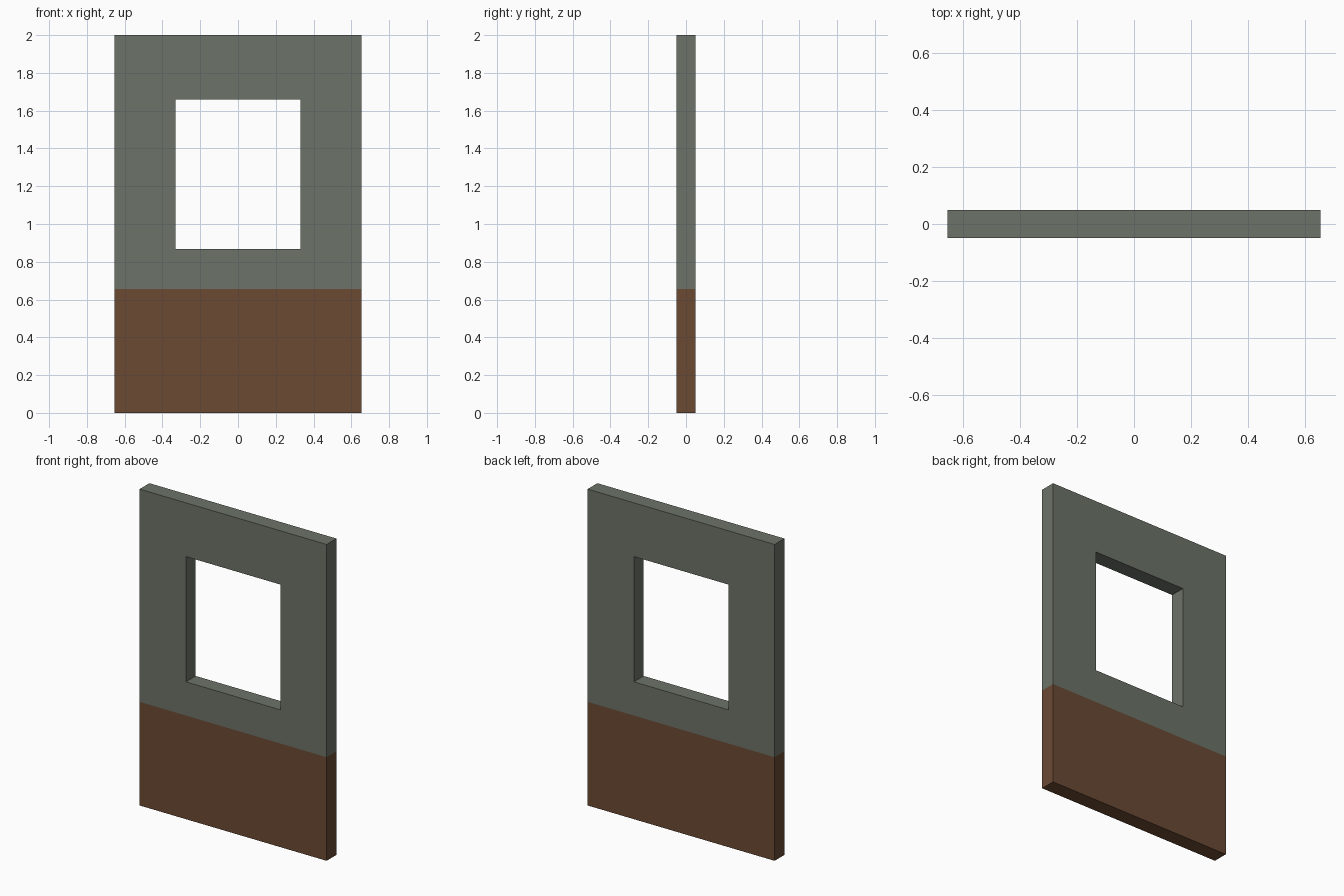
import bpy, bmesh, math

if "Cube" in bpy.data.objects:
    bpy.data.objects.remove(bpy.data.objects["Cube"])

W, T, H = 0.654, 0.049, 2.0          # half width, half thickness, height
SPLIT = 0.655                        # top of the brown wainscot
WIN_X, WIN_LOW, WIN_HIGH = 0.33, 0.868, 1.66


def material(name, rgb):
    m = bpy.data.materials.new(name)
    m.diffuse_color = (*rgb, 1.0)
    m.use_nodes = True
    m.node_tree.nodes["Principled BSDF"].inputs["Base Color"].default_value = m.diffuse_color
    return m


# Front face as a grid of cells, leaving the window cell open
xs = [-W, -WIN_X, WIN_X, W]
zs = [0.0, SPLIT, WIN_LOW, WIN_HIGH, H]
bm = bmesh.new()
grid = [[bm.verts.new((x, -T, z)) for x in xs] for z in zs]
for j in range(len(zs) - 1):
    for i in range(len(xs) - 1):
        if (i, j) != (1, 2):
            bm.faces.new((grid[j][i], grid[j][i + 1], grid[j + 1][i + 1], grid[j + 1][i]))

# Thicken to the back
ext = bmesh.ops.extrude_face_region(bm, geom=bm.faces[:], use_keep_orig=True)
moved = [g for g in ext["geom"] if isinstance(g, bmesh.types.BMVert)]
bmesh.ops.translate(bm, vec=(0, 2 * T, 0), verts=moved)
bmesh.ops.recalc_face_normals(bm, faces=bm.faces[:])

# Brown below the split, grey-green above; then merge the flat cells
for f in bm.faces:
    f.material_index = 1 if f.calc_center_median().z < SPLIT - 0.001 else 0
bmesh.ops.dissolve_limit(bm, angle_limit=math.radians(1), verts=bm.verts[:],
                         edges=bm.edges[:], delimit={'MATERIAL'})

mesh = bpy.data.meshes.new("window_wall")
bm.to_mesh(mesh)
bm.free()
mesh.materials.append(material("grey green plaster", (0.150, 0.170, 0.138)))
mesh.materials.append(material("brown wainscot", (0.145, 0.068, 0.034)))
wall = bpy.data.objects.new("window_wall", mesh)
bpy.context.collection.objects.link(wall)
